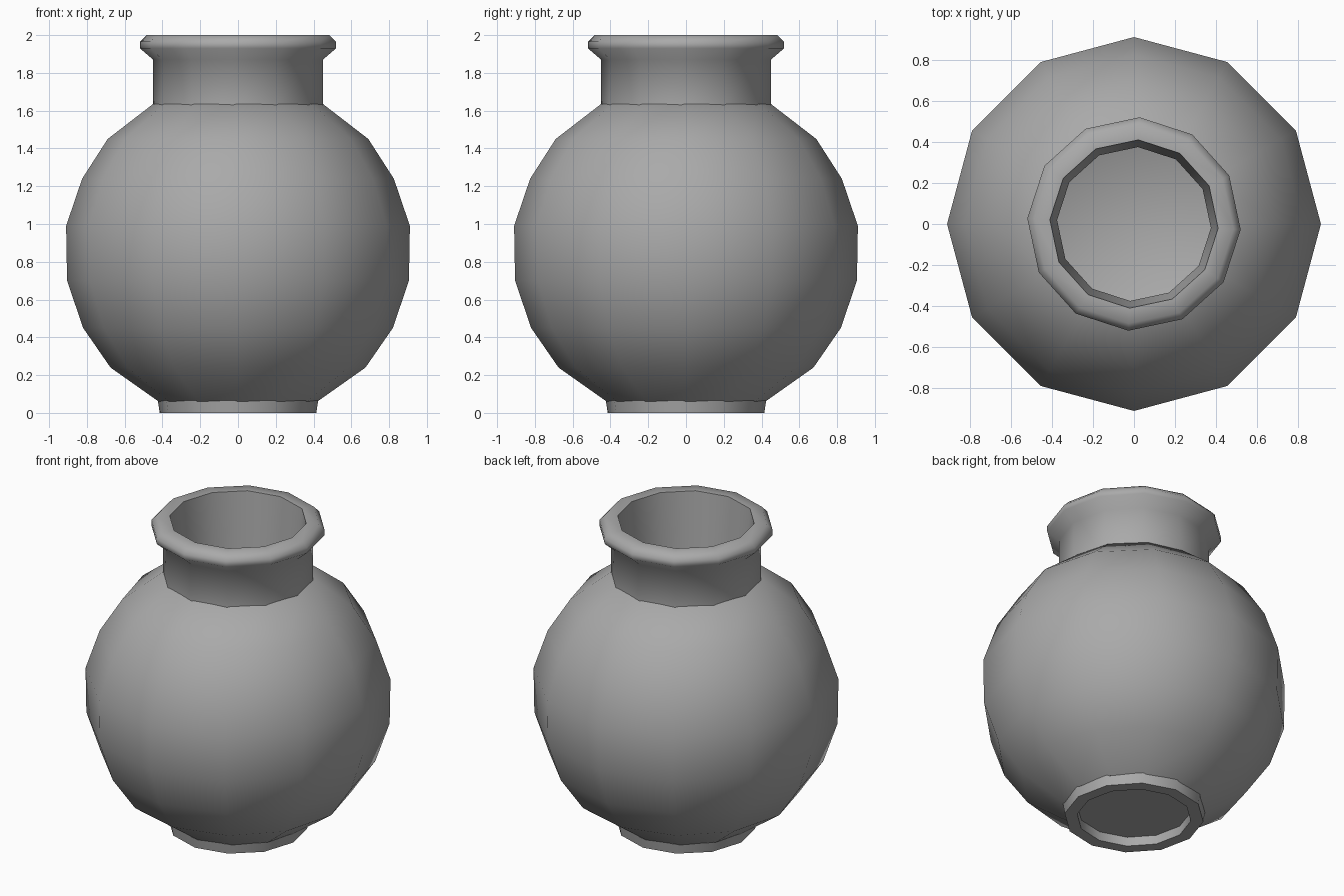
import bpy, bmesh
from math import sin, cos, pi, radians

cube = bpy.data.objects.get("Cube")
if cube:
    bpy.data.objects.remove(cube, do_unlink=True)

clay = bpy.data.materials.new("grey clay")
clay.use_nodes = True
grey = (0.4, 0.4, 0.4, 1)
clay.diffuse_color = grey
clay.node_tree.nodes["Principled BSDF"].inputs["Base Color"].default_value = grey

SIDES = 12


def lathe(name, profile, turn=0, closed=False, cap_last=False):
    """Turn a (radius, height) profile around z."""
    bm = bmesh.new()
    rings = []
    for r, z in profile:
        angles = [2 * pi * i / SIDES + radians(turn) for i in range(SIDES)]
        rings.append([bm.verts.new((r * cos(a), r * sin(a), z)) for a in angles])
    pairs = list(zip(rings, rings[1:]))
    if closed:
        pairs.append((rings[-1], rings[0]))
    for low, high in pairs:
        for i in range(SIDES):
            j = (i + 1) % SIDES
            bm.faces.new((low[i], low[j], high[j], high[i]))
    if cap_last:
        bm.faces.new(rings[-1])
    mesh = bpy.data.meshes.new(name)
    bm.to_mesh(mesh)
    bm.free()
    mesh.materials.append(clay)
    obj = bpy.data.objects.new(name, mesh)
    bpy.context.collection.objects.link(obj)
    bpy.ops.object.select_all(action="DESELECT")
    obj.select_set(True)
    bpy.context.view_layer.objects.active = obj
    bpy.ops.object.shade_smooth_by_angle(angle=radians(60))
    return obj


# Round belly: outer wall, then the inner wall back down to the floor
outer = [(0.42, 0.06), (0.675, 0.24), (0.82, 0.45), (0.905, 0.70),
         (0.91, 0.99), (0.825, 1.24), (0.69, 1.45), (0.45, 1.635)]
inner = [(r - 0.05, z) for r, z in reversed(outer)]
inner[-1] = (0.40, 0.09)
lathe("belly", outer + inner, cap_last=True)

# Neck with its flared, rolled lip
lathe("neck_and_lip", [(0.45, 1.62), (0.45, 1.87), (0.52, 1.93), (0.52, 1.965),
                       (0.485, 2.0), (0.41, 2.0), (0.375, 1.62)],
      turn=-3, closed=True)

# Foot ring and the underside set into it
lathe("foot_ring", [(0.34, 0.065), (0.34, 0), (0.415, 0), (0.425, 0.065)],
      turn=-3, closed=True)
base = lathe("underside", [(0.42, 0.06), (0.2, 0.06)], cap_last=True)
base.data.flip_normals()
